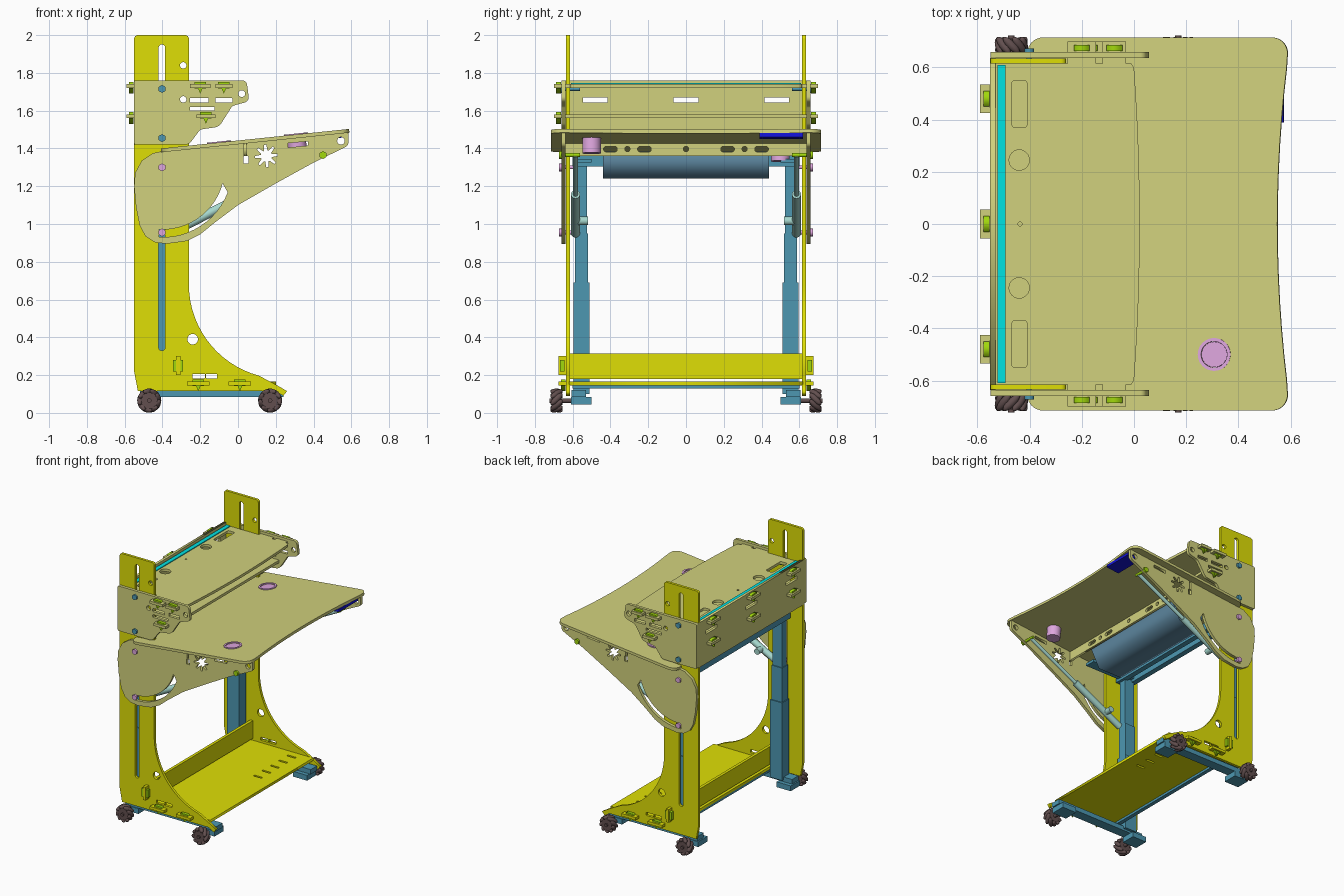
import bpy, bmesh
from math import sin, cos, pi, atan, radians
from mathutils import Vector, Matrix, Euler

if "Cube" in bpy.data.objects:
    bpy.data.objects.remove(bpy.data.objects["Cube"])

def mat(name, rgb):
    m = bpy.data.materials.new(name)
    m.diffuse_color = (*[(c / 255) ** 2.2 for c in rgb], 1)
    m.use_nodes = True
    m.node_tree.nodes["Principled BSDF"].inputs["Base Color"].default_value = m.diffuse_color
    return m

YEL, KHA = mat("yellow", (222, 222, 14)), mat("khaki", (208, 208, 124))
BLU, STL = mat("frame_blue", (78, 150, 176)), mat("tray_steel", (92, 132, 156))
LIM, PNK = mat("lime", (160, 215, 20)), mat("pink", (222, 165, 222))
CYN, BRN = mat("cyan", (0, 225, 225)), mat("wheel_brown", (98, 80, 80))
PAL, NVY = mat("pale_teal", (165, 215, 205)), mat("bright_blue", (25, 25, 215))
PLANES = {'XY': Euler((0, 0, 0)), 'XZ': Euler((pi / 2, 0, 0)), 'YZ': Euler((pi / 2, 0, pi / 2))}
SIDES = (-1, 1)
# desk surface frame: local z = 0 is the middle of the tilted plate
DESK = Matrix.Translation((0, 0, 1.432)) @ Matrix.Rotation(-atan(0.104), 4, 'Y')

def add(name, mesh, m, M=Matrix()):
    o = bpy.data.objects.new(name, mesh)
    bpy.context.collection.objects.link(o)
    mesh.materials.clear()
    mesh.materials.append(m)
    o.matrix_world = M
    return o

def fillet(pts):
    """Round each (x, y, radius) corner of a closed outline."""
    out, n = [], len(pts)
    for i, p in enumerate(pts):
        c = Vector(p[:2])
        if len(p) < 3:
            out.append(c)
            continue
        a = (Vector(pts[i - 1][:2]) - c).normalized()
        b = (Vector(pts[(i + 1) % n][:2]) - c).normalized()
        th, r = a.angle(b), p[2]
        t, phi = r / (sin(th / 2) / cos(th / 2)), pi - th
        o = c + (a + b).normalized() * r / sin(th / 2)
        v0, v1 = c + a * t - o, c + b * t - o
        out += [o + (v0 * sin((1 - k / 8) * phi) + v1 * sin(k / 8 * phi)) / sin(phi) for k in range(9)]
    return out

def sheet(name, plane, loc, thick, m, outline, holes=(), M=Matrix()):
    """Flat board: filled outline with holes, extruded to a thickness."""
    cu = bpy.data.curves.new(name, 'CURVE')
    cu.dimensions, cu.fill_mode, cu.extrude = '2D', 'BOTH', thick / 2
    for loop in (fillet(outline), *holes):
        sp = cu.splines.new('POLY')
        sp.points.add(len(loop) - 1)
        for q, p in zip(sp.points, loop):
            q.co = (p[0], p[1], 0, 1)
        sp.use_cyclic_u = True
    tmp = bpy.data.objects.new("tmp", cu)
    me = bpy.data.meshes.new_from_object(tmp)
    bpy.data.objects.remove(tmp)
    return add(name, me, m, M @ Matrix.Translation(loc) @ PLANES[plane].to_matrix().to_4x4())

def circ(x, y, r, n=24):
    return [(x + r * cos(2 * pi * i / n), y + r * sin(2 * pi * i / n)) for i in range(n)]

def slot(x0, x1, y0, y1, r=0.004):
    return fillet([(x0, y0, r), (x1, y0, r), (x1, y1, r), (x0, y1, r)])

def box(name, x0, x1, y0, y1, z0, z1, m, M=Matrix()):
    bm = bmesh.new()
    bmesh.ops.create_cube(bm, size=1, matrix=Matrix.Translation(((x0 + x1) / 2, (y0 + y1) / 2, (z0 + z1) / 2))
                          @ Matrix.Diagonal((x1 - x0, y1 - y0, z1 - z0, 1)))
    me = bpy.data.meshes.new(name)
    bm.to_mesh(me)
    return add(name, me, m, M)

def rod(name, a, b, r, m, n=24, M=Matrix()):
    a, b = Vector(a), Vector(b)
    bm = bmesh.new()
    bmesh.ops.create_cone(bm, cap_ends=True, segments=n, radius1=r, radius2=r, depth=(b - a).length,
                          matrix=Matrix.Translation((a + b) / 2) @ (b - a).to_track_quat('Z', 'Y').to_matrix().to_4x4())
    for f in bm.faces:
        f.smooth = len(f.verts) == 4
    for e in bm.edges:
        e.smooth = all(len(f.verts) == 4 for f in e.link_faces)
    me = bpy.data.meshes.new(name)
    bm.to_mesh(me)
    return add(name, me, m, M)

WEDGE = [(-.03, .022), (.03, .022), (.03, -.012), (.012, -.012), (0, -.04), (-.012, -.012), (-.03, -.012)]

# ---- outlines of the three kinds of side board (x, z) ----
curve = [(0.24 - 0.5 * cos(radians(t)), 0.68 - 0.5 * sin(radians(t))) for t in range(0, 76, 5)]
upright = [(-.55, 2, .02), (-.26, 2, .02)] + curve + [(.2, .15), (.26, .115), (.24, .09), (.2, .115), (-.53, .115), (-.55, .22)]
upright_holes = [slot(-.42, -.386, .33, 1.36, .016), slot(-.42, -.386, 1.44, 1.95, .016), circ(-.24, .39, .028),
                 circ(-.29, 1.84, .017), circ(-.29, 1.66, .017), slot(-.24, -.175, .183, .207), slot(-.17, -.11, .183, .207)]
wing = [(-.55, 1.2), (-.545, 1.27), (-.51, 1.335), (-.45, 1.375), (-.38, 1.39), (.585, 1.488, .01), (.585, 1.415, .03),
        (.4, 1.325), (.2, 1.215), (0, 1.1), (-.12, 1.01), (-.2, .945), (-.27, .91), (-.38, .895), (-.44, .903),
        (-.49, .935), (-.52, .99), (-.54, 1.09)]
arc = [(-.4 + r * cos(radians(a)), 1.3 + r * sin(radians(a))) for r, angs in
       ((.37, range(-93, -15, 6)), (.33, range(-15, -94, -6))) for a in angs]
star = [(.15 + r * cos(i * pi / 16), 1.36 + r * sin(i * pi / 16)) for i, r in enumerate([.06, .06, .03, .03] * 8)]
wing_holes = [arc, star, slot(.032, .046, 1.36, 1.43), slot(.03, .055, 1.32, 1.36), circ(.545, 1.44, .02),
              [(.265, 1.405), (.37, 1.415), (.37, 1.437), (.265, 1.428)]]
cheek = [(-.55, 1.76, .01), (.045, 1.76, .025), (.06, 1.65, .03), (-.03, 1.625, .03), (-.1, 1.515, .05),
         (-.2, 1.5, .02), (-.26, 1.42, .04), (-.55, 1.42, .01)]
cheek_holes = [slot(-.255, -.155, 1.643, 1.667), slot(-.12, -.03, 1.643, 1.667), slot(-.255, -.125, 1.6, 1.62),
               circ(.02, 1.69, .018), circ(-.29, 1.66, .017)]

for s in SIDES:
    # side boards
    sheet("upright_panel", 'XZ', (0, s * .625, 0), .02, YEL, upright, upright_holes)
    sheet("desk_side_panel", 'XZ', (0, s * .648, 0), .022, KHA, wing, wing_holes)
    sheet("upper_side_panel", 'XZ', (0, s * .648, 0), .022, KHA, cheek, cheek_holes)
    # bolts
    for x, z, m in ((-.402, 1.3, PNK), (-.402, .955, PNK), (-.402, 1.715, BLU), (-.402, 1.455, BLU), (.45, 1.365, LIM)):
        rod("bolt_shaft", (x, s * .56, z), (x, s * .668, z), .01, m, 12)
        rod("bolt_head", (x, s * .657, z), (x, s * .672, z), .021, m, 6)
    # tenons with wedges through the side boards
    for x, z, w, m, y in ((-.2, 1.73, .055, KHA, .655), (-.075, 1.73, .045, KHA, .655), (-.17, 1.57, .05, KHA, .655),
                          (-.21, .155, .06, YEL, .63), (.01, .155, .06, YEL, .63)):
        box("tenon", x - w, x + w, s * .6, s * (y + .045), z - .01, z + .01, m)
        sheet("tenon_wedge", 'XZ', (x, s * (y + .02), z), .024, LIM, WEDGE)
    box("backboard_tenon", -.327, -.305, s * .6, s * .675, .2, .3, YEL)
    box("backboard_wedge", -.345, -.29, s * .642, s * .668, .22, .28, LIM)
    # telescopic lifting column and foot
    ys = lambda a, b: sorted((s * a, s * b))
    box("column_outer", -.45, -.35, *ys(.51, .595), .1, .69, BLU)
    box("column_middle", -.445, -.355, *ys(.518, .588), .69, .95, BLU)
    box("column_inner", -.44, -.36, *ys(.525, .58), .95, 1.32, BLU)
    box("foot_beam", -.52, .24, *ys(.53, .605), .085, .12, BLU)
    box("frame_end_plate", -.46, -.05, *ys(.5, .58), 1.325, 1.345, BLU)
    # tilt actuator under the desk
    p, q = Vector((-.36, s * .585, .95)), Vector((.45, s * .585, 1.365))
    rod("actuator_body", p, p.lerp(q, .5), .024, PAL)
    rod("actuator_rod", p.lerp(q, .5), q, .013, PAL)
    c = p.lerp(q, .16)
    rod("actuator_motor", c, c + Vector((0, -s * .065, 0)), .022, PAL)
    # roller wheels
    for x in (-.47, .17):
        box("wheel_bracket", x - .06, x + .06, *ys(.5, .61), .045, .085, BLU)
        rod("wheel_axle", (x, s * .55, .065), (x, s * .722, .065), .012, BRN, 12)
        bm = bmesh.new()
        for y in (-.022, .022):
            bmesh.ops.create_cone(bm, cap_ends=True, segments=16, radius1=.044, radius2=.044, depth=.008,
                                  matrix=Matrix.Translation((0, y, 0)) @ Matrix.Rotation(pi / 2, 4, 'X'))
        for i in range(9):
            M = (Matrix.Rotation(2 * pi * i / 9, 4, 'Y') @ Matrix.Translation((0, 0, .047))
                 @ Matrix.Rotation(s * pi / 4 * (1 if x < 0 else -1), 4, 'Z') @ Matrix.Diagonal((.017, .043, .017, 1)))
            bmesh.ops.create_uvsphere(bm, u_segments=10, v_segments=8, radius=1, matrix=M @ Matrix.Rotation(pi / 2, 4, 'X'))
        for f in bm.faces:
            f.smooth = len(f.verts) < 5 
        me = bpy.data.meshes.new("roller_wheel")
        bm.to_mesh(me)
        add("roller_wheel", me, BRN, Matrix.Translation((x, s * .685, .065)))

# ---- tilted desk top with a curved front edge, and its fittings ----
front = [(.553 + .036 * (y / .6) ** 2, y) for y in [i * .1 for i in range(-6, 7)]]
sheet("desk_top", 'XY', (0, 0, 0), .02, KHA,
      [(-.41, -.715, .06), (.596, -.715, .06)] + front + [(.596, .715, .06), (-.41, .715, .06)],
      [circ(.31, -.5, .05), circ(-.1, .5, .05)], DESK)
for x, y in ((.31, -.5), (-.1, .5)):
    rod("cup_holder", (x, y, -.09), (x, y, .008), .049, PNK, 32, DESK)
    sheet("cup_holder_rim", 'XY', (x, y, .012), .006, PNK, circ(0, 0, .063, 32), [circ(0, 0, .05, 32)], DESK)
box("desk_control_panel", .47, .575, .39, .62, -.032, -.011, NVY, DESK)
rail_holes = [slot(s * y - w, s * y + w, 1.382, 1.41, .012) for s in SIDES for y, w in ((.4, .036), (.22, .036))]
rail_holes += [circ(y, 1.397, .014, 16) for y in (-.31, 0, .31)]
sheet("desk_rail", 'YZ', (.039, 0, 0), .018, KHA, [(-.637, 1.36), (.637, 1.36), (.637, 1.428), (-.637, 1.428)], rail_holes)

# ---- lifting frame crossbars and cable tray ----
for x in (-.44, -.36):
    box("frame_crossbar", x - .02, x + .02, -.6, .6, 1.305, 1.36, BLU)
sheet("cable_tray", 'XZ', (0, 0, 0), .88, STL,
      [(-.25, 1.385), (-.25, 1.24), (-.05, 1.24), (.02, 1.37), (.005, 1.375), (-.06, 1.252), (-.238, 1.252), (-.238, 1.385)])

# ---- upper shelf box ----
edge = [(.022 - .022 * (y / .6) ** 2, y) for y in [i * .1 for i in range(-6, 7)]]
shelf_holes = [f for s in SIDES for f in (slot(-.468, -.41, s * .46 - .09, s * .46 + .09, .012), circ(-.44, s * .245, .039))]
sheet("upper_shelf", 'XY', (0, 0, 1.73), .02, KHA, [(-.54, -.615), (-.01, -.615)] + edge + [(-.01, .615), (-.54, .615)],
      shelf_holes + [circ(-.437, 0, .008, 12)])
box("lower_shelf", -.54, -.1, -.637, .637, 1.56, 1.58, KHA)
box("light_strip", -.523, -.492, -.61, .61, 1.735, 1.746, CYN)
sheet("upper_back_panel", 'YZ', (-.541, 0, 0), .02, KHA, [(-.637, 1.42), (.637, 1.42), (.637, 1.76), (-.637, 1.76)],
      [slot(y - .065, y + .065, 1.643, 1.67) for y in (-.48, 0, .48)])
for y in (-.48, 0, .48):
    for z in (1.73, 1.57):
        box("back_tenon", -.59, -.54, y - .055, y + .055, z - .01, z + .01, KHA)
        sheet("back_wedge", 'YZ', (-.565, y, z), .024, LIM, WEDGE)

# ---- bottom shelf with cable slits, and backboard ----
sheet("bottom_shelf", 'XY', (0, 0, .155), .02, YEL, [(-.33, -.62), (.2, -.62), (.2, .62), (-.33, .62)],
      [slot(.03, .1, y - .008, y + .008) for y in (.15, .25, .35, .45, .55)])
box("shelf_stiffener", -.33, -.3, -.6, .6, .128, .145, BLU)
box("bottom_backboard", -.327, -.305, -.62, .62, .18, .315, YEL)
